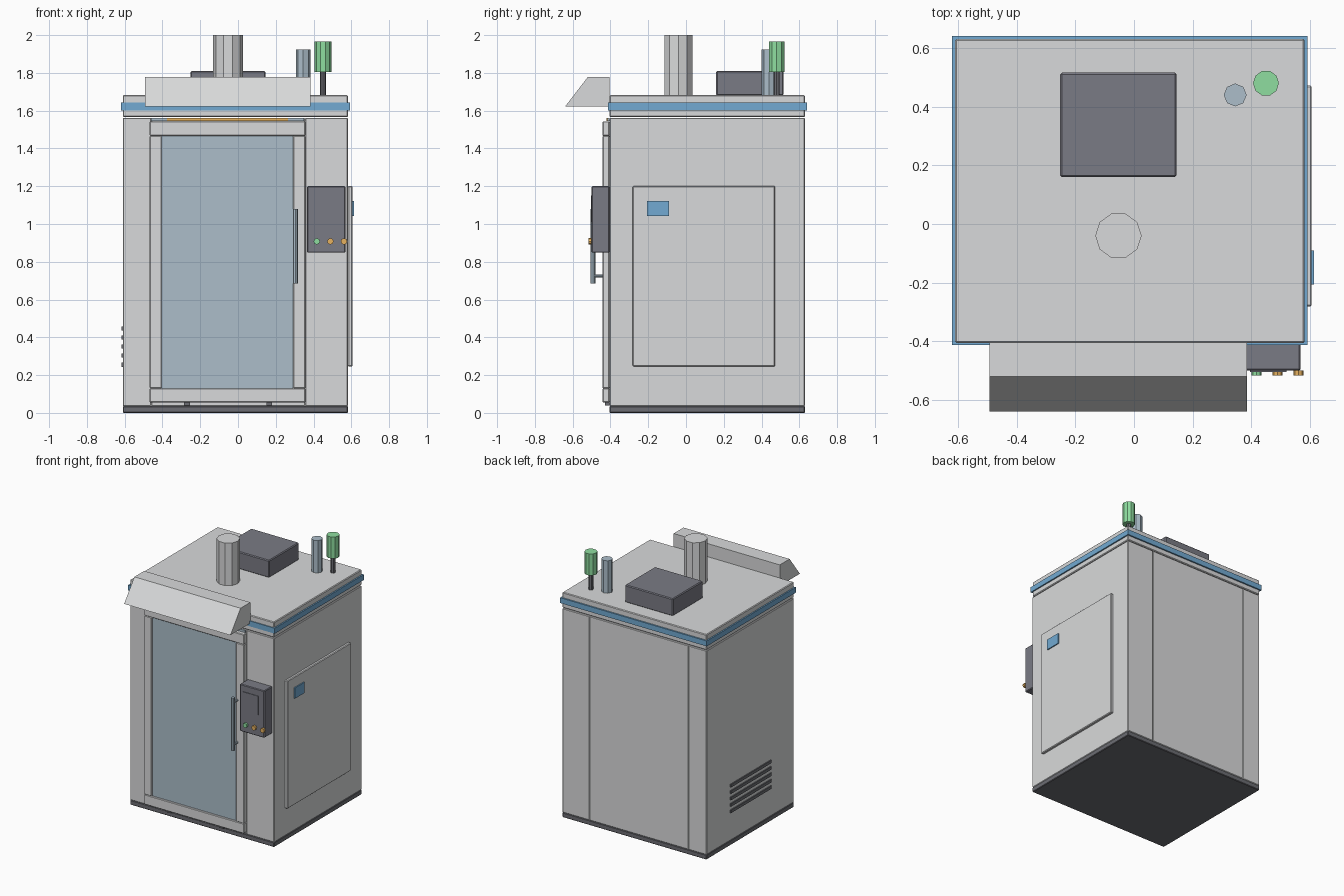
import bpy, bmesh, math
from mathutils import Vector

cube = bpy.data.objects.get("Cube")
if cube:
    bpy.data.objects.remove(cube, do_unlink=True)


def material(name, r, g, b):
    lin = [((c / 255 + 0.055) / 1.055) ** 2.4 for c in (r, g, b)] + [1]
    m = bpy.data.materials.new(name)
    m.use_nodes = True
    m.diffuse_color = lin
    m.node_tree.nodes["Principled BSDF"].inputs["Base Color"].default_value = lin
    return m


PANEL = material("panel grey", 217, 218, 219)
DARK = material("charcoal", 122, 123, 133)
BASE = material("base grey", 108, 109, 115)
BLUE = material("trim blue", 114, 170, 210)
GLASS = material("tinted glass", 172, 190, 202)
STEEL = material("blue steel", 172, 190, 202)
GREEN = material("signal green", 143, 222, 160)
AMBER = material("amber", 236, 182, 98)


def finish(name, bm, mat, bevel=0):
    bmesh.ops.recalc_face_normals(bm, faces=bm.faces)
    mesh = bpy.data.meshes.new(name)
    bm.to_mesh(mesh)
    bm.free()
    mesh.materials.append(mat)
    ob = bpy.data.objects.new(name, mesh)
    bpy.context.collection.objects.link(ob)
    if bevel:
        mod = ob.modifiers.new("edge", "BEVEL")
        mod.width = bevel
        mod.segments = 1
    return ob


def box(name, x, y, z, mat, bevel=0):
    """Box from its (min, max) range on each axis."""
    bm = bmesh.new()
    bmesh.ops.create_cube(bm, size=1)
    for v in bm.verts:
        v.co = Vector(r[0] if c < 0 else r[1] for c, r in zip(v.co, (x, y, z)))
    return finish(name, bm, mat, bevel)


def rod(name, start, end, radius, sides, mat):
    """Flat-sided cylinder between two points."""
    a, b = Vector(start), Vector(end)
    bm = bmesh.new()
    bmesh.ops.create_cone(bm, cap_ends=True, segments=sides, radius1=radius,
                          radius2=radius, depth=(b - a).length)
    ob = finish(name, bm, mat)
    ob.location = (a + b) / 2
    ob.rotation_euler = (b - a).to_track_quat("Z", "Y").to_euler()
    return ob


FRONT, BACK = -0.405, 0.63

# Cabinet: plinth, three modules with visible seams, roof and trim band
box("plinth", (-0.61, 0.582), (FRONT, BACK), (0, 0.036), BASE, 0.004)
for name, x in (("right_module", (-0.61, -0.46)), ("centre_module", (-0.46, 0.355)),
                ("left_module", (0.355, 0.582))):
    box(name, x, (FRONT, BACK), (0.036, 1.562), PANEL, 0.004)
box("roof_slab", (-0.61, 0.582), (FRONT, BACK), (1.566, 1.682), PANEL, 0.005)
box("trim_band", (-0.62, 0.592), (-0.412, 0.641), (1.602, 1.642), BLUE)

# Door: stiles, rails, glass, handle and small feet
DOOR = (-0.442, FRONT)
box("door_stile_right", (-0.468, -0.404), DOOR, (0.13, 1.467), PANEL, 0.004)
box("door_stile_left", (0.292, 0.357), DOOR, (0.13, 1.467), PANEL, 0.004)
box("door_rail_bottom", (-0.468, 0.357), DOOR, (0.055, 0.13), PANEL, 0.004)
box("door_rail_top", (-0.468, 0.357), DOOR, (1.467, 1.543), PANEL, 0.004)
box("door_glass", (-0.404, 0.292), (-0.43, FRONT), (0.13, 1.467), GLASS)
for i, x in enumerate((-0.27, 0.165)):
    box(f"door_foot_{i + 1}", (x - 0.015, x + 0.015), (-0.43, FRONT), (0.04, 0.055), BASE)
rod("handle_bar", (0.304, -0.493, 0.685), (0.304, -0.493, 1.08), 0.013, 8, STEEL)
for i, z in enumerate((0.725, 1.04)):
    rod(f"handle_post_{i + 1}", (0.304, -0.493, z), (0.304, -0.44, z), 0.008, 8, STEEL)

# Light strip above the door
box("strip_housing", (-0.46, 0.35), (-0.415, FRONT), (1.545, 1.562), STEEL)
box("light_strip", (-0.375, 0.265), (-0.42, -0.415), (1.545, 1.562), AMBER)

# Sloped hood over the door, extruded from its side profile
bm = bmesh.new()
profile = ((-0.64, 1.622), (-0.52, 1.778), (-0.404, 1.778), (-0.404, 1.622))
face = bm.faces.new([bm.verts.new((-0.493, y, z)) for y, z in profile])
side = bmesh.ops.extrude_face_region(bm, geom=[face])["geom"]
for v in side:
    if isinstance(v, bmesh.types.BMVert):
        v.co.x = 0.385
finish("door_hood", bm, PANEL)

# Control box with screen and buttons
box("control_box", (0.365, 0.568), (-0.5, FRONT), (0.848, 1.2), DARK, 0.005)
box("control_screen", (0.395, 0.52), (-0.504, -0.5), (1.01, 1.15), DARK)
for i, mat in enumerate((GREEN, AMBER, AMBER)):
    x = 0.417 + 0.072 * i
    rod(f"button_{i + 1}", (x, -0.5, 0.908), (x, -0.516, 0.908), 0.017, 8, mat)

# Service panel with label on the left side
box("service_panel", (0.582, 0.606), (-0.282, 0.472), (0.245, 1.202), PANEL, 0.005)
box("service_label", (0.606, 0.614), (-0.206, -0.09), (1.043, 1.123), BLUE)

# Vent slats on the right side
for i in range(5):
    z = 0.255 + 0.048 * i
    box(f"vent_slat_{i + 1}", (-0.618, -0.61), (-0.13, 0.35), (z - 0.011, z + 0.011), BASE)

# Roof equipment
box("roof_unit", (-0.252, 0.145), (0.16, 0.516), (1.68, 1.81), DARK, 0.006)
for name, x, y, z0, z1, r, sides, mat in (
        ("chimney", -0.053, -0.04, 1.68, 2.0, 0.079, 10, PANEL),
        ("vent_pipe", 0.345, 0.44, 1.68, 1.924, 0.039, 8, STEEL),
        ("beacon_pole", 0.45, 0.48, 1.68, 1.81, 0.016, 8, BASE),
        ("beacon", 0.45, 0.48, 1.804, 1.965, 0.044, 10, GREEN)):
    rod(name, (x, y, z0), (x, y, z1), r, sides, mat).rotation_euler.z = math.pi / 2
